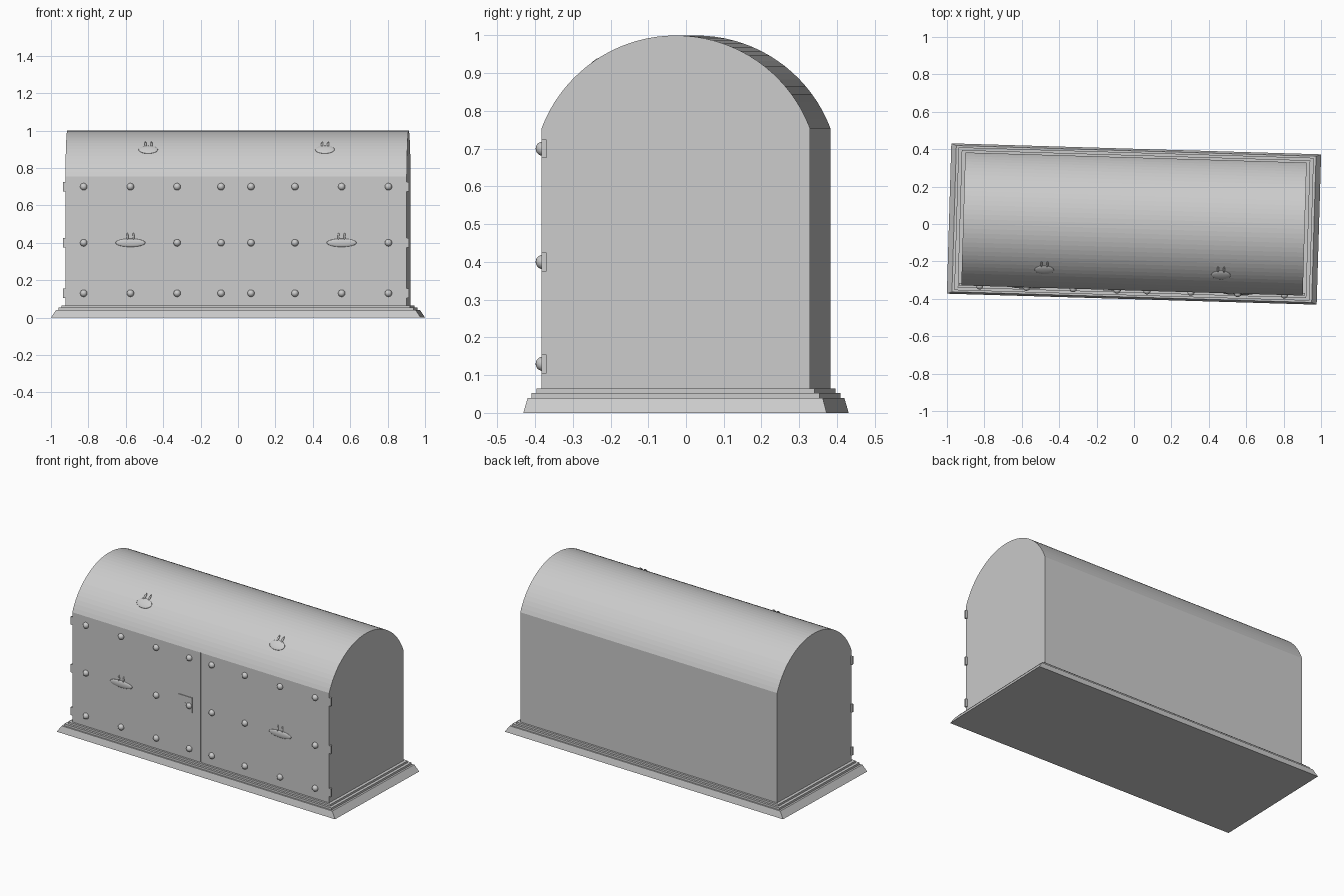
import bpy, bmesh, math
from mathutils import Matrix, Vector

if "Cube" in bpy.data.objects:
    bpy.data.objects.remove(bpy.data.objects["Cube"], do_unlink=True)

grey = bpy.data.materials.new("plain grey")
grey.use_nodes = True
GREY = (0.6, 0.6, 0.6, 1)
grey.diffuse_color = GREY
grey.node_tree.nodes["Principled BSDF"].inputs["Base Color"].default_value = GREY

TURN = Matrix.Rotation(math.radians(-1.7), 4, "Z")  # the whole chest stands slightly turned
HL, HD = 0.913, 0.3555          # body half length and half depth
FLOOR, SPRING, TOP = 0.065, 0.755, 1.0
DOOR = 0.005


def finish(name, bm, smooth=False):
    bmesh.ops.recalc_face_normals(bm, faces=bm.faces)
    bm.transform(TURN)
    for f in bm.faces:
        f.smooth = smooth
    mesh = bpy.data.meshes.new(name)
    bm.to_mesh(mesh)
    bm.free()
    mesh.materials.append(grey)
    obj = bpy.data.objects.new(name, mesh)
    bpy.context.collection.objects.link(obj)
    return obj


def add_box(bm, lo, hi):
    lo, hi = Vector(lo), Vector(hi)
    size = hi - lo
    m = Matrix.Translation((lo + hi) / 2) @ Matrix.Diagonal((*size, 1))
    bmesh.ops.create_cube(bm, size=1, matrix=m)


def box(name, lo, hi):
    bm = bmesh.new()
    add_box(bm, lo, hi)
    return finish(name, bm)


# Stepped plinth: stacked rectangular rings of (half length, half depth, height)
bm = bmesh.new()
rings = [(0.989, 0.402, 0), (0.962, 0.391, 0.04), (0.95, 0.382, 0.04),
         (0.95, 0.382, 0.053), (0.932, 0.368, 0.053), (0.932, 0.368, FLOOR)]
loops = [[bm.verts.new((sx * x, sy * y, z))
          for sx, sy in ((-1, -1), (1, -1), (1, 1), (-1, 1))] for x, y, z in rings]
bm.faces.new(loops[0])
bm.faces.new(loops[-1])
for low, high in zip(loops, loops[1:]):
    for i in range(4):
        j = (i + 1) % 4
        bm.faces.new((low[i], low[j], high[j], high[i]))
finish("plinth", bm)

# Body and barrel lid in one profile, with the front set back behind the doors
rise = TOP - SPRING
radius = (HD ** 2 + rise ** 2) / (2 * rise)
centre = TOP - radius
half_angle = math.asin(HD / radius)
SEGMENTS = 36
profile = [(HD, FLOOR)]
for i in range(SEGMENTS + 1):
    a = half_angle * (1 - 2 * i / SEGMENTS)
    profile.append((radius * math.sin(a), centre + radius * math.cos(a)))
profile += [(DOOR - HD, SPRING), (DOOR - HD, FLOOR)]
bm = bmesh.new()
end = bm.faces.new([bm.verts.new((-HL, y, z)) for y, z in profile])
moved = bmesh.ops.extrude_face_region(bm, geom=[end], use_keep_orig=True)["geom"]
bmesh.ops.translate(bm, vec=(2 * HL, 0, 0),
                    verts=[v for v in moved if isinstance(v, bmesh.types.BMVert)])
finish("body_and_lid", bm)

# Two door panels with a narrow gap between them
for side, name in ((-1, "right_door"), (1, "left_door")):
    xs = sorted((side * 0.003, side * HL))
    box(name, (xs[0], -HD, FLOOR), (xs[1], DOOR - HD, SPRING))

# Domed rivets in three rows, leaving room for the handles
bm = bmesh.new()
for z in (0.7, 0.4, 0.13):
    for x in (0.08, 0.315, 0.565, 0.815):
        if z == 0.4 and x == 0.565:
            continue
        for side in (-1, 1):
            bmesh.ops.create_uvsphere(bm, u_segments=16, v_segments=10, radius=0.019,
                                      matrix=Matrix.Translation((side * x, -HD, z)))
finish("rivets", bm, True)

# Hinge leaves on the end walls, by the front corners
bm = bmesh.new()
for z in (0.7, 0.4, 0.13):
    for side in (-1, 1):
        xs = sorted((side * (HL - 0.01), side * (HL + 0.012)))
        add_box(bm, (xs[0], -HD, z - 0.025), (xs[1], 0.013 - HD, z + 0.025))
finish("hinges", bm)

# Lock plate with a small keyhole stud
box("lock_plate", (-0.155, -HD - 0.004, 0.36), (-0.06, -HD, 0.455))
box("keyhole", (-0.11, -HD - 0.006, 0.402), (-0.105, -HD, 0.412))


# Low mounds with two prongs: handles on the doors, catches on the lid
def grip(name, place, width, height):
    bm = bmesh.new()
    bmesh.ops.create_uvsphere(bm, u_segments=24, v_segments=12, radius=1,
                              matrix=Matrix.Diagonal((width, 0.007, height, 1)))
    for side in (-1, 1):
        m = Matrix.Translation((side * 0.016, 0, height + 0.01))
        m = m @ Matrix.Diagonal((0.006, 0.006, 0.022, 1))
        bmesh.ops.create_uvsphere(bm, u_segments=10, v_segments=8, radius=1, matrix=m)
    bm.transform(place)
    finish(name, bm, True)


tilt = math.radians(43)
lid_spot = Vector((0, -radius * math.sin(tilt), centre + radius * math.cos(tilt)))
for side, word in ((-1, "right"), (1, "left")):
    grip(word + "_door_handle", Matrix.Translation((side * 0.565, -HD, 0.4)), 0.08, 0.022)
    place = Matrix.Translation(lid_spot + Vector((side * 0.4725, 0, 0)))
    place = place @ Matrix.Rotation(tilt - math.pi / 2, 4, "X")
    grip(word + "_lid_catch", place, 0.052, 0.03)
